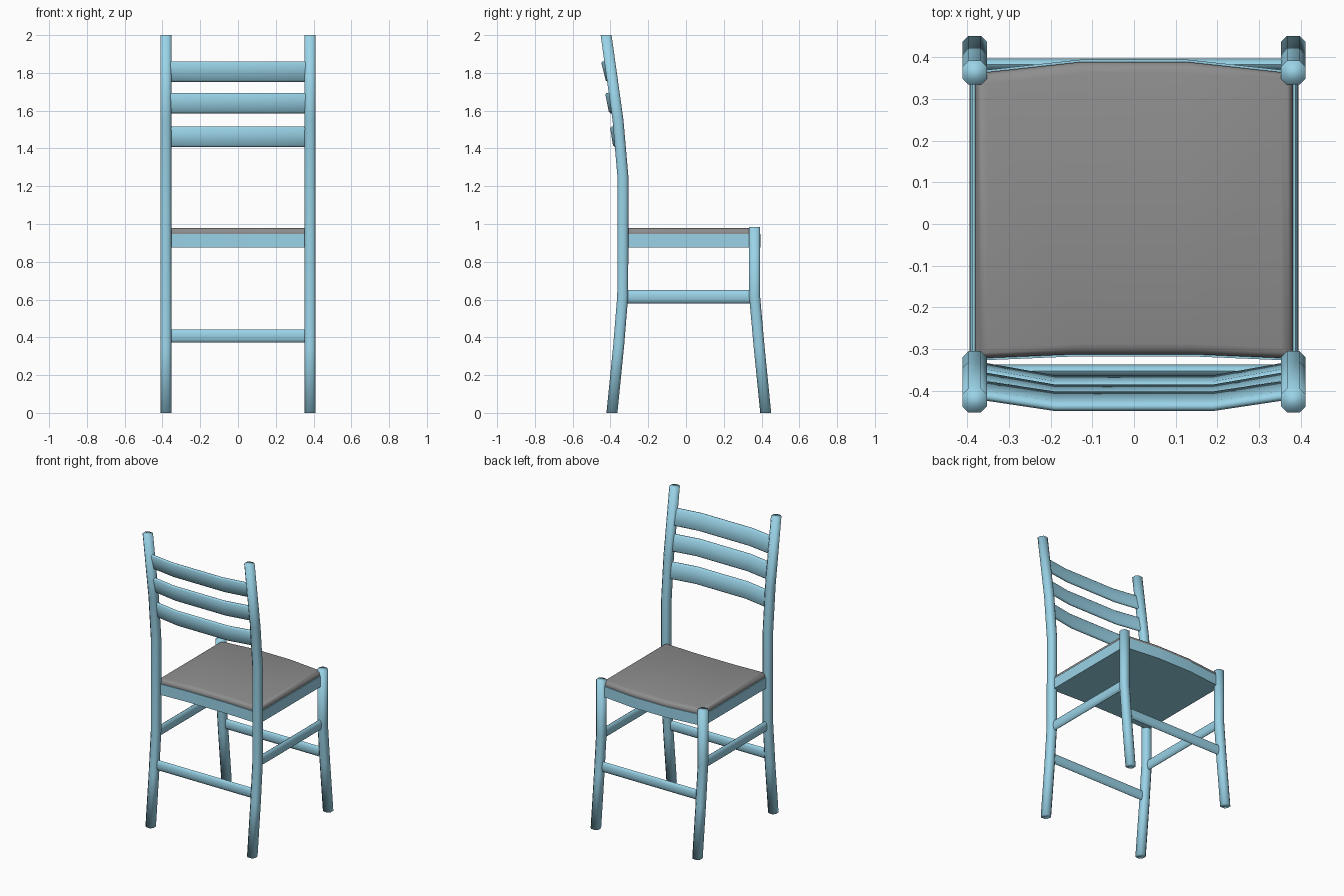
import bpy, bmesh, math

if "Cube" in bpy.data.objects:
    bpy.data.objects.remove(bpy.data.objects["Cube"])


def material(name, r, g, b):
    m = bpy.data.materials.new(name)
    m.diffuse_color = (r, g, b, 1)
    m.use_nodes = True
    m.node_tree.nodes["Principled BSDF"].inputs["Base Color"].default_value = m.diffuse_color
    return m


blue = material("painted_wood", 0.32, 0.65, 0.80)
grey = material("seat_fabric", 0.27, 0.27, 0.27)


def rounded_rect(w, h, r, steps=2):
    """Closed rounded-rectangle section, centred on the origin."""
    pts = []
    for k, (sx, sy) in enumerate([(1, 1), (-1, 1), (-1, -1), (1, -1)]):
        for i in range(steps + 1):
            a = math.pi / 2 * (k + i / steps)
            pts.append((sx * (w / 2 - r) + r * math.cos(a),
                        sy * (h / 2 - r) + r * math.sin(a)))
    return pts


def ellipse(w, h, n=12):
    return [(w / 2 * math.cos(2 * math.pi * i / n),
             h / 2 * math.sin(2 * math.pi * i / n)) for i in range(n)]


def loft(name, rings, mat=blue, angle=35):
    """Skin a list of equal-length rings and cap both ends."""
    bm = bmesh.new()
    loops = [[bm.verts.new(p) for p in ring] for ring in rings]
    n = len(loops[0])
    for a, b in zip(loops, loops[1:]):
        for i in range(n):
            j = (i + 1) % n
            bm.faces.new((a[i], a[j], b[j], b[i]))
    bm.faces.new(loops[0])
    bm.faces.new(loops[-1])
    bmesh.ops.recalc_face_normals(bm, faces=bm.faces)
    mesh = bpy.data.meshes.new(name)
    bm.to_mesh(mesh)
    bm.free()
    obj = bpy.data.objects.new(name, mesh)
    bpy.context.collection.objects.link(obj)
    mesh.materials.append(mat)
    bpy.ops.object.select_all(action='DESELECT')
    obj.select_set(True)
    bpy.context.view_layer.objects.active = obj
    bpy.ops.object.shade_smooth_by_angle(angle=math.radians(angle))
    return obj


LEG, LEG_X = 0.058, 0.382


def leg(name, x, path):
    """Sweep a rounded square up a (y, z) path, smooth over the ends."""
    section = rounded_rect(LEG, LEG, 0.014, 1)
    loft(name, [[(x + u, y + v, z) for u, v in section] for y, z in path],
         angle=120)


# Legs: tall curved back posts and short splayed front legs
back_path = [(-0.392, 0), (-0.357, 0.35), (-0.335, 0.62), (-0.334, 1.25),
             (-0.36, 1.55), (-0.423, 2.0)]
front_path = [(0.422, 0), (0.387, 0.35), (0.363, 0.62), (0.363, 0.985)]
for side, s in (("left", -1), ("right", 1)):
    leg("back_post_" + side, s * LEG_X, back_path)
    leg("front_leg_" + side, s * LEG_X, front_path)

# Curved back slats: centre z, middle y, end y, lean
slats = [(1.462, -0.382, -0.350, 0.16),
         (1.640, -0.406, -0.375, 0.20),
         (1.807, -0.425, -0.398, 0.25)]
for i, (z, y_mid, y_end, lean) in enumerate(slats):
    section = rounded_rect(0.024, 0.108, 0.008, 1)
    loft(f"back_slat_{i + 1}",
         [[(x, y + u - lean * v, z + v) for u, v in section]
          for x, y in [(-0.37, y_end), (-0.19, y_mid),
                       (0.19, y_mid), (0.37, y_end)]], angle=60)

# Oval stretchers: low ones front and back, higher ones on the sides
oval = ellipse(0.03, 0.07)
for name, y in (("front_stretcher", 0.382), ("back_stretcher", -0.352)):
    loft(name, [[(x, y + u, 0.407 + v) for u, v in oval]
                for x in (-0.37, 0.37)], angle=60)
for side, s in (("left", -1), ("right", 1)):
    loft("side_stretcher_" + side,
         [[(s * 0.38 + u, y, 0.615 + v) for u, v in oval]
          for y in (-0.335, 0.365)], angle=60)

# Seat outline: bowed front edge, slightly hollow back edge
outline = [(-0.387, -0.328), (-0.15, -0.318), (0.15, -0.318), (0.387, -0.328),
           (0.387, 0.366), (0.13, 0.394), (-0.13, 0.394), (-0.387, 0.366)]


def seat_rings(levels):
    return [[(x * s, 0.03 + (y - 0.03) * s, z) for x, y in outline]
            for s, z in levels]


loft("seat_frame", seat_rings([(1, 0.875), (1, 0.948)]))
loft("seat_cushion", seat_rings([(0.985, 0.947), (0.985, 0.958), (0.975, 0.968),
                                 (0.95, 0.976), (0.91, 0.98)]), grey, 50)
